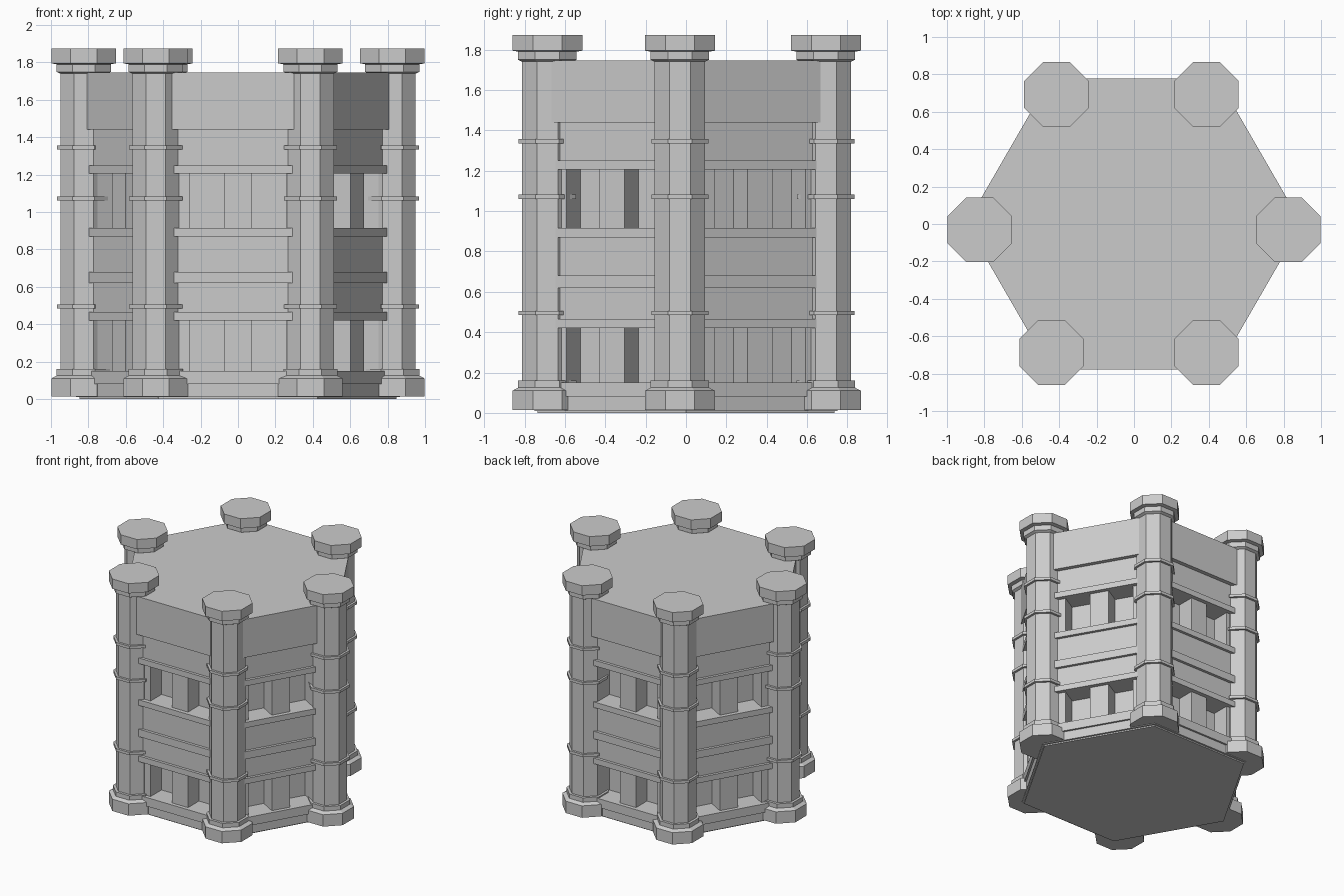
import bpy
from math import sin, cos, tan, pi

if "Cube" in bpy.data.objects:
    bpy.data.objects.remove(bpy.data.objects["Cube"])


def make(name, verts, faces):
    me = bpy.data.meshes.new(name)
    me.from_pydata(verts, [], faces)
    me.update()
    ob = bpy.data.objects.new(name, me)
    bpy.context.collection.objects.link(ob)
    return ob


def loft(name, rings):
    """Join equal-length rings of points bottom to top and cap both ends."""
    n = len(rings[0])
    verts = [p for r in rings for p in r]
    faces = [list(range(n))[::-1], list(range(len(verts) - n, len(verts)))]
    for k in range(len(rings) - 1):
        for i in range(n):
            j = (i + 1) % n
            faces.append([k * n + i, k * n + j, (k + 1) * n + j, (k + 1) * n + i])
    return make(name, verts, faces)


def prism(name, outline, z0, z1):
    return loft(name, [[(x, y, z) for x, y in outline] for z in (z0, z1)])


def hexagon(apothem):
    r = apothem / cos(pi / 6)
    return [(r * cos(i * pi / 3), r * sin(i * pi / 3)) for i in range(6)]


def notched_hexagon(outer, inner, pillar, end):
    """Hexagon with two recesses on each side, around a central pillar."""
    pts = []
    side = [(outer, -outer * tan(pi / 6)), (outer, -end), (inner, -end),
            (inner, -pillar), (outer, -pillar), (outer, pillar),
            (inner, pillar), (inner, end), (outer, end)]
    for i in range(6):
        a = pi / 6 + i * pi / 3
        pts += [(d * cos(a) - t * sin(a), d * sin(a) + t * cos(a)) for d, t in side]
    return pts


# Solid wall and ledge tiers: name, apothem, bottom, top
for name, a, z0, z1 in [
    ("ground_plate", 0.735, 0.0, 0.01),
    ("plinth", 0.75, 0.01, 0.08),
    ("plinth_ledge", 0.765, 0.08, 0.15),
    ("lower_lintel", 0.767, 0.42, 0.465),
    ("lower_wall", 0.745, 0.465, 0.62),
    ("middle_ledge", 0.767, 0.62, 0.68),
    ("middle_wall", 0.745, 0.68, 0.87),
    ("upper_sill", 0.767, 0.87, 0.915),
    ("upper_lintel", 0.767, 1.205, 1.25),
    ("upper_wall", 0.745, 1.25, 1.44),
    ("roof_block", 0.777, 1.44, 1.745),
]:
    prism(name, hexagon(a), z0, z1)

# Window storeys
windows = notched_hexagon(0.735, 0.597, 0.072, 0.26)
prism("lower_window_storey", windows, 0.15, 0.42)
prism("upper_window_storey", windows, 0.915, 1.205)

# Octagonal columns: profile of (apothem, height)
S, B, M, W = 0.125, 0.142, 0.145, 0.173
profile = [(W, 0.015), (W, 0.11), (M, 0.125), (M, 0.16), (S, 0.16)]
for z in (0.495, 1.072, 1.345):
    profile += [(S, z - 0.011), (B, z - 0.011), (B, z + 0.011), (S, z + 0.011)]
profile += [(S, 1.74), (M, 1.75), (M, 1.79), (W, 1.795), (W, 1.873)]

for i, (cx, cy) in enumerate([(0.825, -0.03), (0.387, 0.693), (-0.415, 0.693),
                              (-0.825, -0.03), (-0.44, -0.687), (0.387, -0.687)]):
    rings = []
    for a, z in profile:
        r = a / cos(pi / 8)
        rings.append([(cx + r * cos(pi / 8 + k * pi / 4),
                       cy + r * sin(pi / 8 + k * pi / 4), z) for k in range(8)])
    loft("corner_column_%d" % (i + 1), rings)
